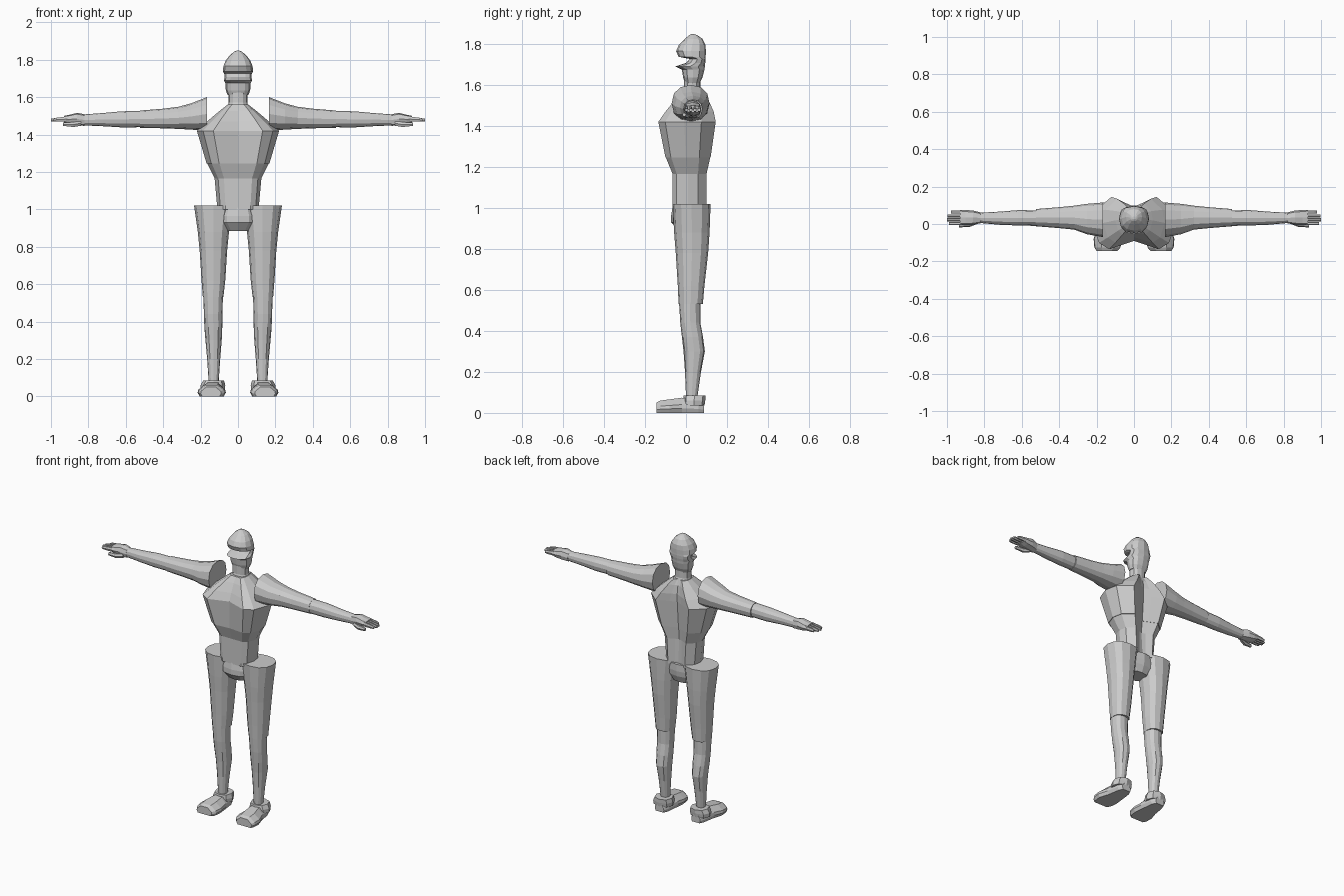
import bpy, bmesh
from math import sin, cos, pi


def loft(name, rings, mirror=False):
    """Skin a list of equal-length point loops and cap both ends."""
    bm = bmesh.new()
    loops = [[bm.verts.new(p) for p in r] for r in rings]
    n = len(loops[0])
    for a, b in zip(loops, loops[1:]):
        for i in range(n):
            j = (i + 1) % n
            bm.faces.new((a[i], a[j], b[j], b[i]))
    bm.faces.new(loops[0])
    bm.faces.new(loops[-1])
    bmesh.ops.recalc_face_normals(bm, faces=bm.faces)
    me = bpy.data.meshes.new(name)
    bm.to_mesh(me)
    bm.free()
    ob = bpy.data.objects.new(name, me)
    bpy.context.collection.objects.link(ob)
    if mirror:
        ob.modifiers.new("Mirror", 'MIRROR').use_mirror_merge = False
    return ob


def oval(n, lo_a, hi_a, lo_b, hi_b, power=1.0):
    """Oval filling a 2D box; power below 1 makes it squarer."""
    def c(v):
        return (abs(v) ** power) * (1 if v > 0 else -1)
    ts = [2 * pi * i / n for i in range(n)]
    return [((lo_a + hi_a) / 2 + (hi_a - lo_a) / 2 * c(cos(t)),
             (lo_b + hi_b) / 2 + (hi_b - lo_b) / 2 * c(sin(t))) for t in ts]


def z_ring(z, x0, x1, y0, y1, n=12, power=0.85):
    return [(a, b, z) for a, b in oval(n, x0, x1, y0, y1, power)]


def x_ring(x, y0, y1, z0, z1, n=12, power=0.9):
    return [(x, a, b) for a, b in oval(n, y0, y1, z0, z1, power)]


def y_ring(y, x0, x1, h, z0=0.0):
    # shoe section: flat sole, rounded top
    c, w, d = (x0 + x1) / 2, (x1 - x0) / 2, h - z0
    pts = [(-.85, 0), (-1, .3), (-.95, .55), (-.45, 1),
           (.45, 1), (.95, .55), (1, .3), (.85, 0)]
    return [(c + u * w, y, z0 + v * d) for u, v in pts]


def torso_ring(z, w, yf, yb, gf=0.0, gb=0.0):
    # grooved chest and spine section
    d = yb - yf
    half = [(.6, yf), (.85, yf + .12 * d), (1, yf + .45 * d),
            (.92, yf + .75 * d), (.55, yb), (.2, yb - .12 * d)]
    right = [(u * w, y, z) for u, y in half]
    left = [(-x, y, z) for x, y, z in reversed(right)]
    return [(0, yf + gf, z)] + right + [(0, yb - .12 * d - gb, z)] + left


# Torso: chest, waist and pelvis
loft("chest", [torso_ring(*r) for r in (
    (1.245, .168, -.10, .12, .01, .015), (1.42, .22, -.135, .145, .045, .02),
    (1.47, .165, -.10, .135, .03, .015), (1.525, .10, -.055, .11, .01, .005),
    (1.56, .055, -.025, .085))])
loft("waist", [torso_ring(*r) for r in (
    (1.00, .112, -.065, .10), (1.02, .112, -.065, .10),
    (1.165, .125, -.065, .10, 0, .01), (1.245, .165, -.098, .118, .01, .015))])
loft("pelvis", [z_ring(*r) for r in (
    (.885, -.068, .068, -.035, .075), (.93, -.105, .105, -.072, .095),
    (.965, -.107, .107, -.072, .10), (1.01, -.09, .09, -.065, .10))])

# Neck and head, with recessed eye slot and jutting shelf below it
loft("neck", [z_ring(1.53, -.058, .058, -.025, .085),
              z_ring(1.57, -.05, .05, -.01, .07),
              z_ring(1.63, -.05, .05, -.01, .07)])
loft("head", [z_ring(z, -w, w, a, b) for z, w, a, b in (
    (1.61, .055, -.005, .068), (1.635, .065, -.014, .08),
    (1.675, .068, -.02, .09), (1.69, .076, -.053, .092),
    (1.707, .072, .0, .094), (1.727, .074, .018, .095),
    (1.737, .081, -.036, .096), (1.765, .078, -.048, .097),
    (1.795, .066, -.035, .095), (1.825, .043, -.005, .08),
    (1.843, .02, .015, .055), (1.848, .008, .025, .04))])

# Arms: sleeve with flat open-cut shoulder end, then forearm
loft("upper_arm", [x_ring(*r) for r in (
    (.165, -.07, .115, 1.42, 1.60), (.25, -.055, .108, 1.426, 1.567),
    (.32, -.03, .098, 1.43, 1.548), (.40, -.022, .09, 1.433, 1.538),
    (.525, -.012, .08, 1.436, 1.528))], True)
loft("forearm", [x_ring(*r) for r in (
    (.52, -.01, .073, 1.439, 1.526), (.62, -.008, .074, 1.438, 1.524),
    (.72, -.004, .066, 1.444, 1.515), (.83, .006, .06, 1.449, 1.507),
    (.86, .008, .058, 1.455, 1.505))], True)

# Hands: palm, four fingers and thumb
loft("palm", [x_ring(*r, 8, .7) for r in (
    (.82, .004, .062, 1.446, 1.508), (.86, -.004, .072, 1.45, 1.516),
    (.90, -.006, .075, 1.456, 1.506), (.93, -.006, .075, 1.465, 1.50))], True)
for i, tip in enumerate((.99, 1.0, .997, .978)):
    y = -.006 + i * .0205
    loft("finger_%d" % (i + 1), [x_ring(x, y, y + .017, a, b, 6) for x, a, b in (
        (.92, 1.467, 1.497), (.965, 1.467, 1.492), (tip, 1.47, 1.485))], True)
loft("thumb", [x_ring(*r, 6) for r in (
    (.84, .0, .025, 1.445, 1.475), (.88, -.016, .012, 1.438, 1.468),
    (.935, -.018, .0, 1.445, 1.465))], True)

# Legs: thigh with flat wide top, calf starting just behind the knee step
loft("thigh", [z_ring(*r) for r in (
    (1.02, .025, .235, -.065, .12), (.88, .048, .215, -.058, .115),
    (.78, .058, .205, -.05, .108), (.62, .068, .195, -.04, .09),
    (.53, .078, .188, -.036, .082))], True)
loft("calf", [z_ring(*r) for r in (
    (.54, .08, .186, -.034, .07), (.44, .084, .182, -.028, .07),
    (.37, .084, .18, -.02, .083), (.30, .087, .174, -.012, .092),
    (.20, .095, .165, -.005, .073), (.08, .103, .157, .0, .056))], True)

# Feet: shoe, sole and ankle cuff
loft("shoe", [y_ring(*r) for r in (
    (.088, .10, .165, .05), (.06, .085, .18, .065),
    (-.02, .073, .195, .074), (-.08, .065, .216, .066),
    (-.125, .072, .212, .06), (-.145, .09, .20, .05))], True)
loft("ankle_cuff", [z_ring(*r, 8) for r in (
    (.035, .07, .20, -.015, .09), (.06, .068, .20, -.015, .094),
    (.085, .075, .186, -.012, .096))], True)
